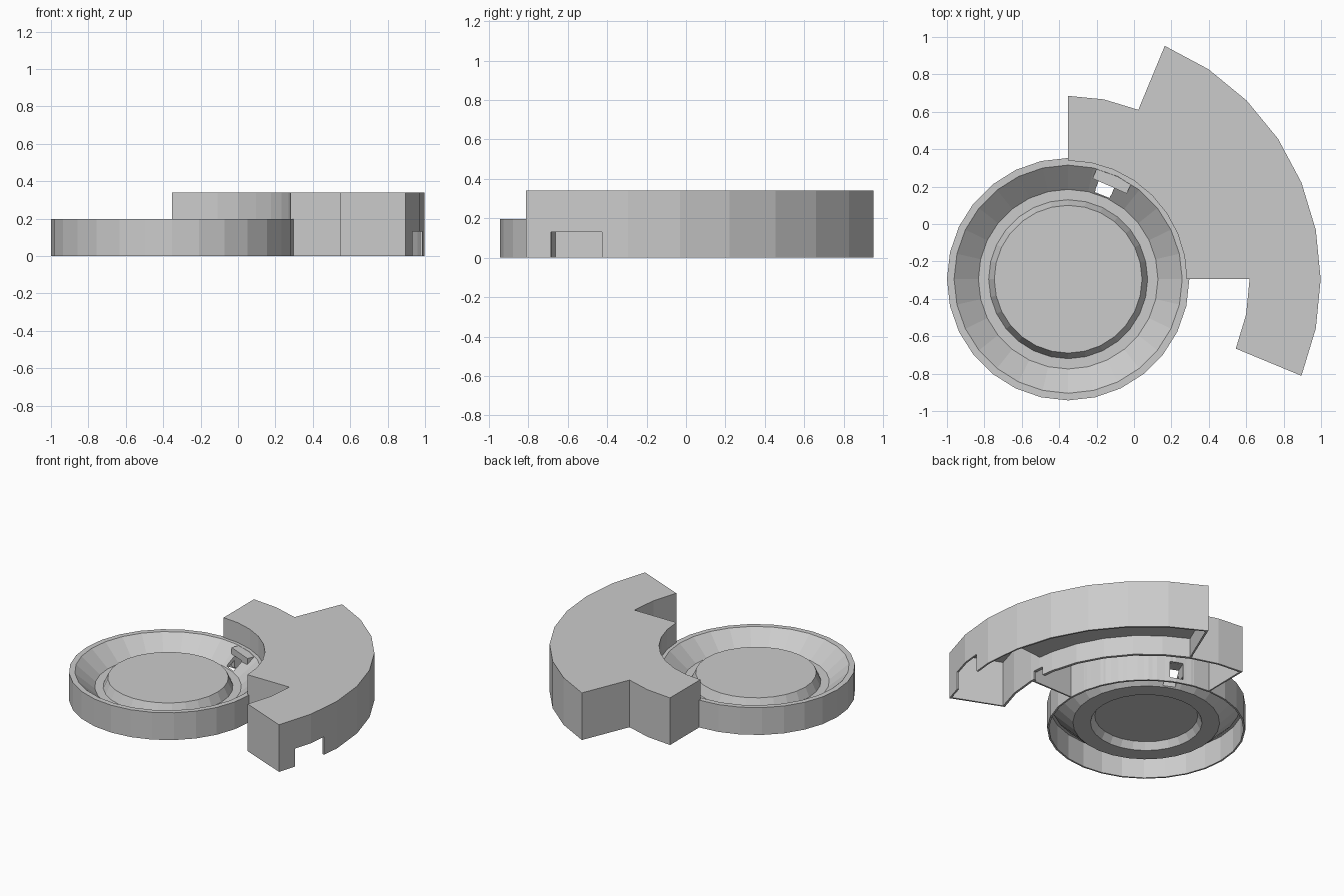
import bpy, bmesh, math
from math import cos, sin, radians, pi

if "Cube" in bpy.data.objects:
    bpy.data.objects.remove(bpy.data.objects["Cube"])

CX, CY = -0.352, -0.295   # common axis of dish and arc housing
STEP = 11.25


def pt(r, a):
    return (CX + r * cos(radians(a)), CY + r * sin(radians(a)))


def arc(r, a0, a1):
    """Arc points, broken at every multiple of STEP so facets line up."""
    lo, hi = min(a0, a1), max(a0, a1)
    inner = [k * STEP for k in range(-8, 17) if lo + 0.1 < k * STEP < hi - 0.1]
    angles = [lo] + inner + [hi]
    if a0 > a1:
        angles.reverse()
    return [pt(r, a) for a in angles]


def make(name, bm):
    bmesh.ops.recalc_face_normals(bm, faces=bm.faces)
    me = bpy.data.meshes.new(name)
    bm.to_mesh(me)
    bm.free()
    ob = bpy.data.objects.new(name, me)
    bpy.context.collection.objects.link(ob)
    return ob


def prism(name, outline, z0, z1):
    bm = bmesh.new()
    low = [bm.verts.new((x, y, z0)) for x, y in outline]
    high = [bm.verts.new((x, y, z1)) for x, y in outline]
    bm.faces.new(low)
    bm.faces.new(high)
    n = len(low)
    for i in range(n):
        j = (i + 1) % n
        bm.faces.new((low[i], low[j], high[j], high[i]))
    return make(name, bm)


def sector(name, r0, r1, a0, a1, z0, z1):
    return prism(name, arc(r0, a0, a1) + arc(r1, a1, a0), z0, z1)


def radial_box(name, r0, r1, angle, width, z0, z1):
    c, s, h = cos(radians(angle)), sin(radians(angle)), width / 2
    pts = [(r0, -h), (r1, -h), (r1, h), (r0, h)]
    return prism(name, [(CX + r * c - t * s, CY + r * s + t * c) for r, t in pts], z0, z1)


def lathe(name, profile, n):
    """Closed loop profile, with its first and last points on the axis."""
    bm = bmesh.new()
    rings = []
    for r, z in profile:
        if r == 0:
            rings.append([bm.verts.new((CX, CY, z))] * n)
        else:
            rings.append([bm.verts.new((CX + r * cos(2 * pi * i / n),
                                        CY + r * sin(2 * pi * i / n), z)) for i in range(n)])
    for a, b in zip(rings, rings[1:]):
        for i in range(n):
            j = (i + 1) % n
            bm.faces.new(list(dict.fromkeys((a[i], a[j], b[j], b[i]))))
    bmesh.ops.dissolve_limit(bm, angle_limit=0.01, verts=bm.verts, edges=bm.edges)
    return make(name, bm)


def boolean(target, tool, op='DIFFERENCE'):
    m = target.modifiers.new(tool.name, 'BOOLEAN')
    m.operation, m.solver, m.object = op, 'EXACT', tool
    tool.hide_render = True
    tool.display_type = 'WIRE'
    tool.hide_set(True)


# Round dish: raised centre, floor ring, sloped side, thin skirt
dish = lathe("dish", [(0, 0.15), (0.395, 0.15), (0.425, 0.085), (0.48, 0.085),
                      (0.61, 0.197), (0.648, 0.197), (0.648, 0), (0.636, 0),
                      (0.636, 0.18), (0.615, 0.18), (0.48, 0.05),
                      (0.365, 0.05), (0.337, 0.1), (0, 0.1)], 28)

# Flat-roofed outlet in the dish slope
OUT = 68
boolean(dish, radial_box("outlet_block", 0.545, 0.63, OUT - 2, 0.2, 0.06, 0.196), 'UNION')
outlet = radial_box("outlet_cutter", 0.5, 0.72, OUT, 0.09, 0.03, 0.15)
boolean(dish, outlet)
boolean(dish, radial_box("outlet_drop_cutter", 0.485, 0.545, OUT, 0.085, -0.1, 0.4))

# Arc housing: inner quarter ring and outer quarter ring, offset in angle
outline = (arc(0.634, 0, 90) + arc(0.98, 90, 67.5)
           + arc(1.35, 67.5, -22.5) + arc(0.97, -22.5, 0))
housing = prism("arc_housing", outline, 0, 0.34)

# Hollow underside
boolean(housing, sector("deep_pocket_cutter", 0.985, 1.337, -21.9, 5, -0.1, 0.327))
boolean(housing, sector("shallow_pocket_cutter", 0.985, 1.337, 4.8, 66.9, -0.1, 0.14))
boolean(housing, sector("inner_pocket_cutter", 0.648, 0.965, 0.8, 89.2, -0.1, 0.327))

# Openings in the walls
boolean(housing, radial_box("outer_window_cutter", 1.25, 1.45, -11.25, 0.265, -0.1, 0.13))
boolean(housing, radial_box("middle_notch_cutter", 0.93, 1.02, 4, 0.08, -0.1, 0.06))
boolean(housing, outlet)
